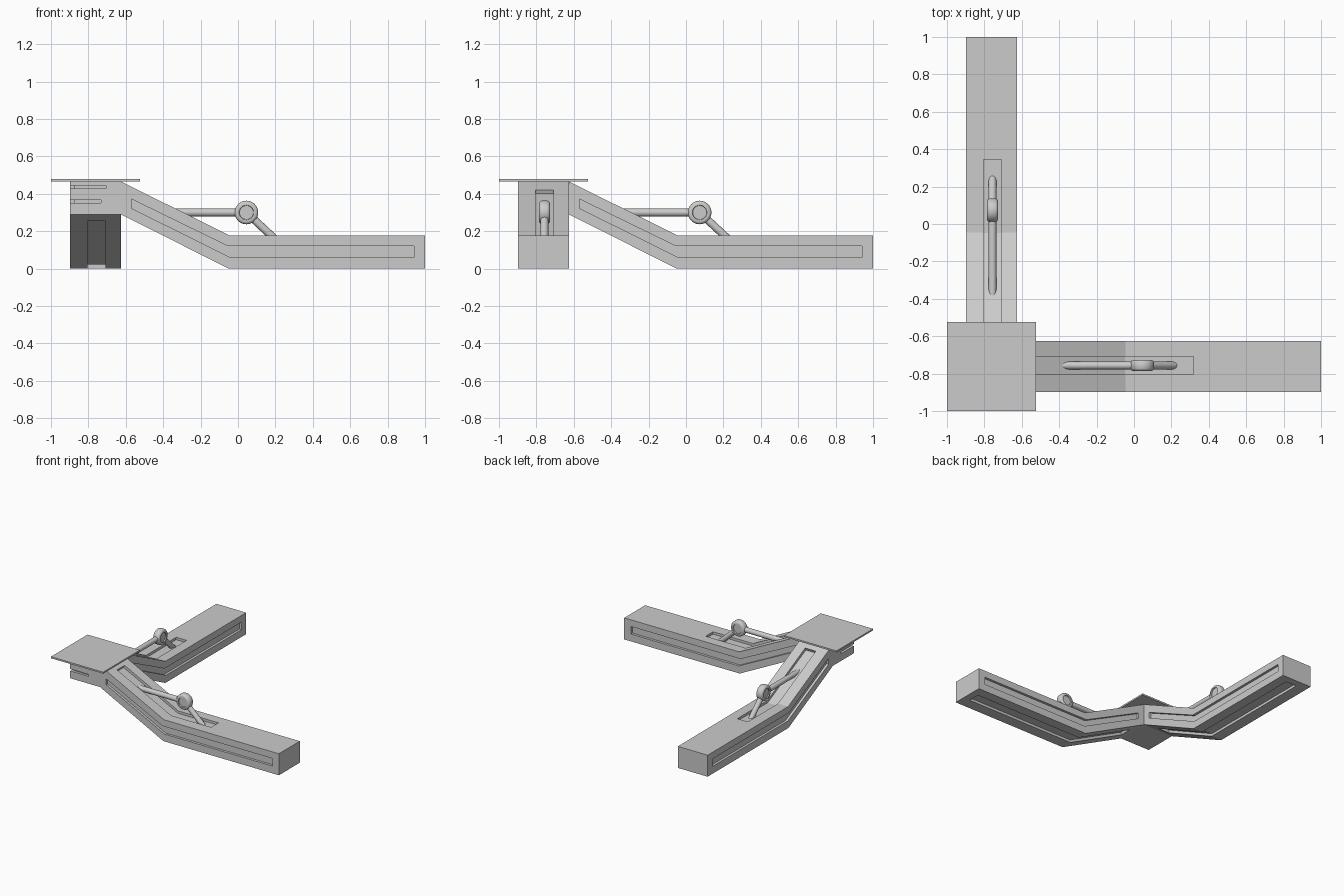
import bpy, bmesh, math
from mathutils import Vector, Matrix

if "Cube" in bpy.data.objects:
    bpy.data.objects.remove(bpy.data.objects["Cube"])

LO, HI = -0.897, -0.626          # width range of each arm
MID = (LO + HI) / 2 + 0.005
D = 0.02                         # recess depth
SWAP = Matrix(((0, 1, 0, 0), (1, 0, 0, 0), (0, 0, 1, 0), (0, 0, 0, 1)))


def finish(bm, name, swap, smooth=False):
    bmesh.ops.remove_doubles(bm, verts=bm.verts, dist=1e-5)
    if swap:
        bm.transform(SWAP)
    bmesh.ops.recalc_face_normals(bm, faces=bm.faces)
    me = bpy.data.meshes.new(name)
    bm.to_mesh(me)
    bm.free()
    ob = bpy.data.objects.new(name, me)
    bpy.context.collection.objects.link(ob)
    if smooth:
        bpy.ops.object.select_all(action='DESELECT')
        ob.select_set(True)
        bpy.context.view_layer.objects.active = ob
        bpy.ops.object.shade_smooth_by_angle(angle=math.radians(35))
    return ob


def prism(name, profile, y0, y1, swap=False):
    """Extrude an xz profile from y0 to y1; swap mirrors it over the diagonal."""
    bm = bmesh.new()
    f = bm.faces.new([bm.verts.new((x, y0, z)) for x, z in profile])
    r = bmesh.ops.extrude_face_region(bm, geom=[f])
    vs = [v for v in r['geom'] if isinstance(v, bmesh.types.BMVert)]
    bmesh.ops.translate(bm, verts=vs, vec=(0, y1 - y0, 0))
    return finish(bm, name, swap)


def box(name, x0, x1, y0, y1, z0, z1, swap=False):
    return prism(name, [(x0, z0), (x1, z0), (x1, z1), (x0, z1)], y0, y1, swap)


def cut(ob, cutter):
    cutter.hide_render = True
    m = ob.modifiers.new('recess', 'BOOLEAN')
    m.operation, m.solver, m.object = 'DIFFERENCE', 'EXACT', cutter
    bpy.context.view_layer.objects.active = ob
    bpy.ops.object.modifier_apply(modifier=m.name)
    bpy.data.objects.remove(cutter)


def rod(name, a, b, swap):
    a, b = Vector(a), Vector(b)
    bm = bmesh.new()
    rot = (b - a).to_track_quat('Z', 'Y').to_matrix().to_4x4()
    bmesh.ops.create_cone(bm, cap_ends=True, segments=24, radius1=0.021, radius2=0.021,
                          depth=(b - a).length, matrix=Matrix.Translation((a + b) / 2) @ rot)
    finish(bm, name, swap, True)


def wheel(name, centre, swap):
    half = [(0, 0.021), (0.037, 0.021), (0.039, 0.029), (0.050, 0.029),
            (0.058, 0.025), (0.063, 0.016)]
    pts = half + [(r, -y) for r, y in reversed(half)]
    bm = bmesh.new()
    vs = [bm.verts.new((r, y, 0)) for r, y in pts]
    es = [bm.edges.new(p) for p in zip(vs, vs[1:])]
    bmesh.ops.spin(bm, geom=vs + es, cent=(0, 0, 0), axis=(0, 1, 0),
                   angle=math.tau, steps=40)
    bm.transform(Matrix.Translation(centre))
    finish(bm, name, swap, True)


def top_z(x):
    return 0.177 + max(0, -0.045 - x) * 0.497


for swap, side, off in ((False, 'right', 0.0), (True, 'back', 0.028)):
    # bent arm
    arm = prism(side + '_arm', [(HI, 0.466), (-0.045, 0.177), (1, 0.177), (1, 0),
                                (-0.05, 0), (HI, 0.29)], LO, HI, swap)
    # long grooves on both sides
    groove = [(-0.57, 0.372), (-0.058, 0.122), (0.94, 0.122), (0.94, 0.06),
              (-0.04, 0.06), (-0.57, 0.323)]
    for y0, y1 in ((LO - 0.05, LO + D), (HI - D, HI + 0.05)):
        cut(arm, prism('groove_cutter', groove, y0, y1, swap))
    # top pocket under the handle
    a, e = -0.535, 0.318 + off
    cut(arm, prism('pocket_cutter', [
        (a - 0.009, top_z(a) - D), (-0.049, 0.157), (e, 0.157), (e, 0.22),
        (-0.03, 0.22), (a + 0.02, top_z(a) + 0.05)], MID - 0.048, MID + 0.048, swap))
    # underside pocket
    cut(arm, prism('under_cutter', [
        (-0.545, 0.273), (-0.046, 0.021), (0.94, 0.021), (0.94, -0.05),
        (-0.06, -0.05), (-0.57, 0.215)], MID - 0.048, MID + 0.048, swap))
    # handle: two rods meeting at a wheel
    hub = (0.045 + off, MID, 0.30)
    rod(side + '_handle_upper', (-0.39, MID, 0.30), hub, swap)
    rod(side + '_handle_lower', hub, (0.215 + off, MID, 0.142), swap)
    wheel(side + '_handle_wheel', hub, swap)

# corner block with slots wrapping the outer corner
block = box('corner_block', LO, HI, LO, HI, 0.29, 0.467)
for z0, z1, end in ((0.427, 0.445, -0.705), (0.35, 0.366, -0.732)):
    for swap in (False, True):
        cut(block, box('slot_cutter', LO - 0.05, end, LO - 0.05, LO + D, z0, z1, swap))

# top plate
box('top_plate', -1, -0.525, -1, -0.525, 0.466, 0.479)
